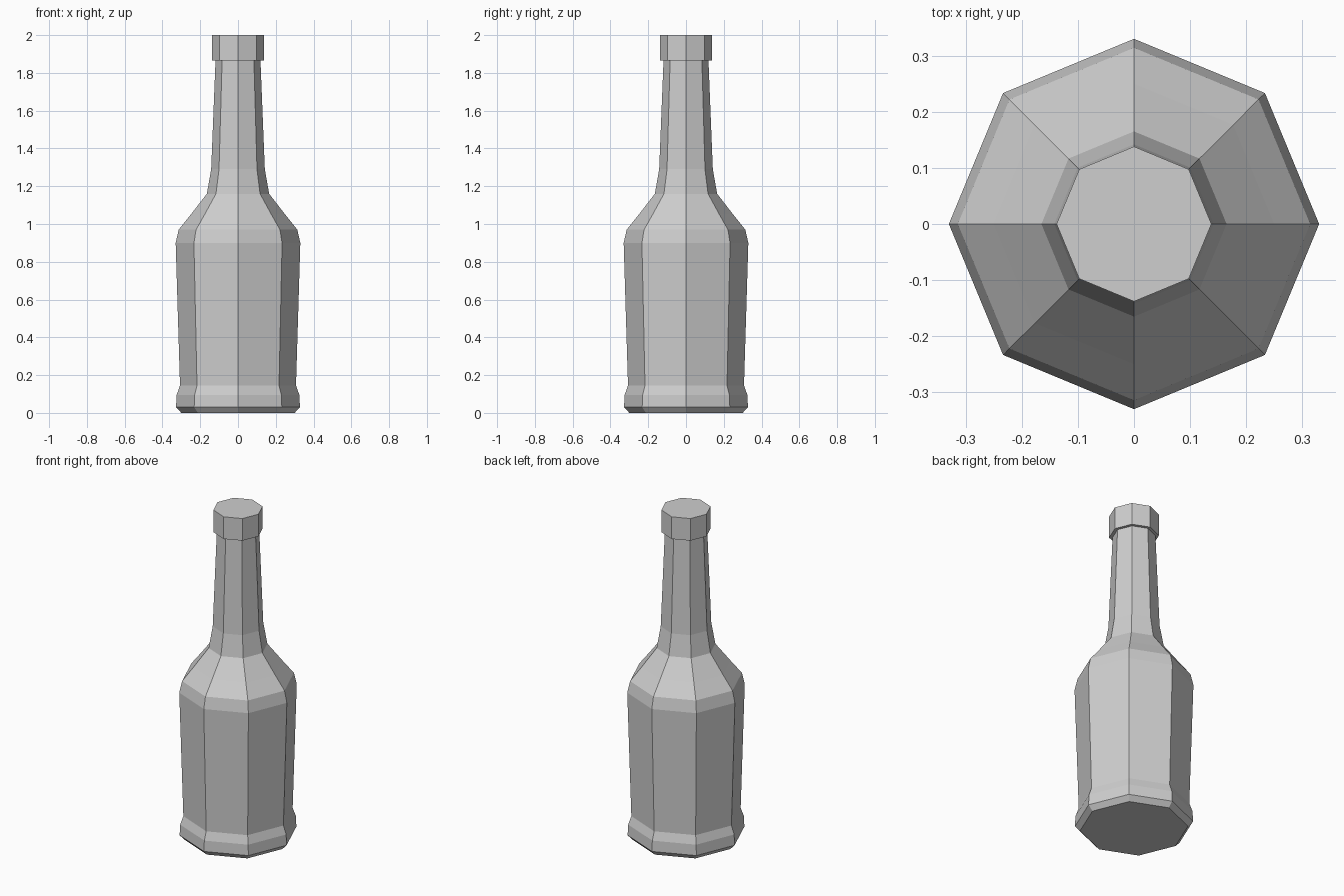
import bpy
import bmesh
from math import cos, sin, pi

SIDES = 8

cube = bpy.data.objects.get("Cube")
if cube:
    bpy.data.objects.remove(cube, do_unlink=True)

# Single plain grey for the whole bottle
grey = bpy.data.materials.new("light_grey")
grey.use_nodes = True
colour = (0.62, 0.62, 0.62, 1.0)
grey.diffuse_color = colour
grey.node_tree.nodes["Principled BSDF"].inputs["Base Color"].default_value = colour


def lathe(name, profile):
    """Flat-shaded octagonal solid from (radius, height) pairs, bottom to top."""
    bm = bmesh.new()
    rings = []
    for r, z in profile:
        rings.append([bm.verts.new((r * cos(2 * pi * i / SIDES),
                                    r * sin(2 * pi * i / SIDES), z))
                      for i in range(SIDES)])
    for low, high in zip(rings, rings[1:]):
        for i in range(SIDES):
            j = (i + 1) % SIDES
            bm.faces.new((low[i], low[j], high[j], high[i]))
    bm.faces.new(rings[0][::-1])
    bm.faces.new(rings[-1])
    mesh = bpy.data.meshes.new(name)
    bm.to_mesh(mesh)
    bm.free()
    mesh.materials.append(grey)
    obj = bpy.data.objects.new(name, mesh)
    bpy.context.collection.objects.link(obj)
    return obj


# Foot, tapered body, shoulder and neck
lathe("bottle_body", [
    (0.30, 0.0), (0.328, 0.03), (0.325, 0.095), (0.307, 0.145),
    (0.33, 0.90), (0.314, 0.97), (0.25, 1.05), (0.165, 1.16),
    (0.142, 1.29), (0.119, 1.865),
])

# Straight cap overhanging the neck
lathe("bottle_cap", [(0.138, 1.865), (0.138, 2.0)])
